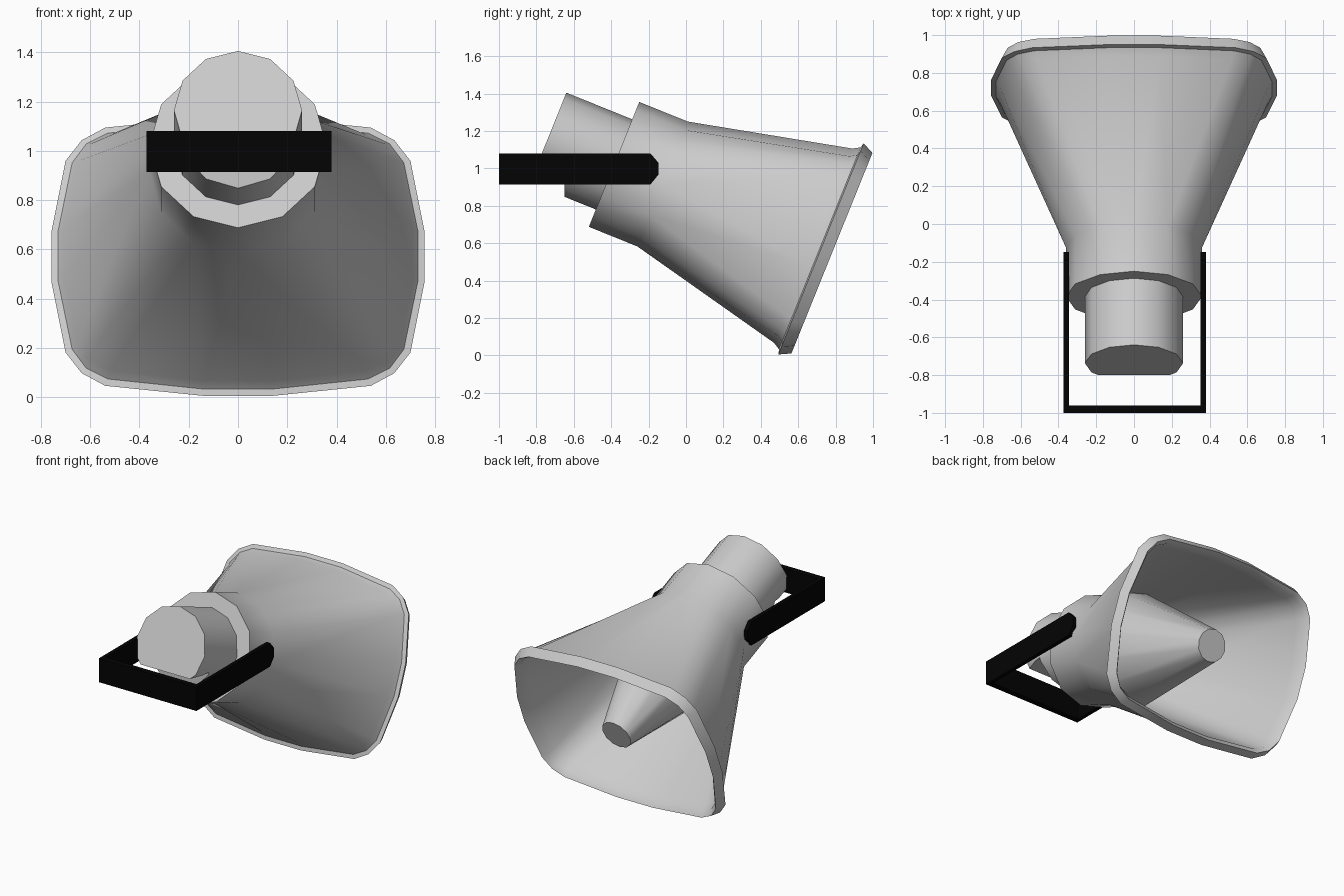
import bpy, bmesh, math
from mathutils import Vector

if "Cube" in bpy.data.objects:
    bpy.data.objects.remove(bpy.data.objects["Cube"])

TILT = math.radians(22)
C, S = math.cos(TILT), math.sin(TILT)


def place(x, s, t):
    """x across, s up in the tilted section, t along the horn axis."""
    return Vector((x, -0.737 + C * t + S * s, 1.164 - S * t + C * s))


def finish(name, bm, smooth=True):
    bmesh.ops.remove_doubles(bm, verts=bm.verts, dist=0.0005)
    bmesh.ops.recalc_face_normals(bm, faces=bm.faces)
    me = bpy.data.meshes.new(name)
    bm.to_mesh(me)
    bm.free()
    ob = bpy.data.objects.new(name, me)
    bpy.context.collection.objects.link(ob)
    bpy.ops.object.select_all(action='DESELECT')
    ob.select_set(True)
    bpy.context.view_layer.objects.active = ob
    if smooth:
        bpy.ops.object.shade_smooth_by_angle(angle=math.radians(38))
    return ob


def loft(name, rings, cap_start=False, cap_end=False):
    """Skin a list of (section points, t) rings."""
    bm = bmesh.new()
    loops = [[bm.verts.new(place(x, s, t)) for x, s in sec] for sec, t in rings]
    n = len(loops[0])
    for a, b in zip(loops, loops[1:]):
        for i in range(n):
            j = (i + 1) % n
            bm.faces.new((a[i], a[j], b[j], b[i]))
    if cap_start:
        bm.faces.new(loops[0])
    if cap_end:
        bm.faces.new(loops[-1])
    return finish(name, bm)


def circle(r, n=12):
    return [(r * math.cos(2 * math.pi * i / n), r * math.sin(2 * math.pi * i / n)) for i in range(n)]


def four_way(quad):
    """Mirror one quadrant of points into a full loop."""
    left = [(-x, s) for x, s in reversed(quad)]
    return quad + left + [(-x, -s) for x, s in quad] + [(x, -s) for x, s in reversed(quad)]


def throat(r):
    """Twelve-sided ring with as many columns as the mouth outline."""
    m = r * math.cos(math.radians(15))
    pts = [(0, r), (30, r), (45, m), (60, r), (90, r)]
    return four_way([(k * math.cos(math.radians(a)), k * math.sin(math.radians(a))) for a, k in pts])


def mouth(d):
    """Rounded rectangular mouth outline, grown outward by d."""
    e = d * 0.7
    q = [(0.722 + d, 0.11), (0.665 + d, 0.405 + d * 0.4), (0.61 + e, 0.485 + e),
         (0.525 + d * 0.4, 0.53 + d), (0.14, 0.574 + d)]
    return [(x, s - 0.004) for x, s in four_way(q)]


# Horn: collar, flare, rolled rim and inner wall
loft("horn", [
    (throat(0.36), 0.38), (throat(0.36), 0.66),
    (mouth(-0.014), 1.53), (mouth(0.008), 1.568), (mouth(0.035), 1.575), (mouth(0.004), 1.638),
    (mouth(-0.022), 1.605), (mouth(-0.034), 1.54), (throat(0.345), 0.67),
], cap_start=True)

# Inner cone facing out of the mouth
loft("inner_cone", [(circle(0.37), 0.78), (circle(0.107), 1.62)], True, True)

# Rear driver housing with a square notch below
driver = loft("driver_housing", [(circle(0.26), 0.0), (circle(0.26), 0.40)], True, True)
bpy.ops.mesh.primitive_cube_add(size=1, location=(0, -0.9, 0.76))
cutter = bpy.context.object
cutter.name = "notch_cutter"
cutter.scale = (1, 0.5, 0.5)
cutter.hide_render = True
bpy.context.view_layer.update()
bpy.context.view_layer.objects.active = driver
mod = driver.modifiers.new("notch", 'BOOLEAN')
mod.operation = 'DIFFERENCE'
mod.solver = 'EXACT'
mod.object = cutter
bpy.ops.object.modifier_move_to_index(modifier="notch", index=0)
bpy.ops.object.modifier_apply(modifier="notch")
bpy.data.objects.remove(cutter)

# Black U-shaped mounting bracket
black = bpy.data.materials.new("black")
black.diffuse_color = (0.001, 0.001, 0.001, 1)
black.use_nodes = True
black.node_tree.nodes["Principled BSDF"].inputs["Base Color"].default_value = black.diffuse_color


def prism(bm, profile, x0, x1):
    a = [bm.verts.new((x0, y, z)) for y, z in profile]
    b = [bm.verts.new((x1, y, z)) for y, z in profile]
    bm.faces.new(a)
    bm.faces.new(b)
    for i in range(len(a)):
        j = (i + 1) % len(a)
        bm.faces.new((a[i], a[j], b[j], b[i]))


arm = [(-1, 0.915), (-0.19, 0.915), (-0.147, 0.967), (-0.147, 1.03), (-0.19, 1.08), (-1, 1.08)]
bar = [(-1, 0.915), (-0.96, 0.915), (-0.96, 1.08), (-1, 1.08)]
for name, prof, x0, x1 in (("bracket_arm_right", arm, 0.353, 0.38),
                           ("bracket_arm_left", arm, -0.372, -0.345),
                           ("bracket_back_bar", bar, -0.345, 0.353)):
    bm = bmesh.new()
    prism(bm, prof, x0, x1)
    finish(name, bm, smooth=False).data.materials.append(black)
